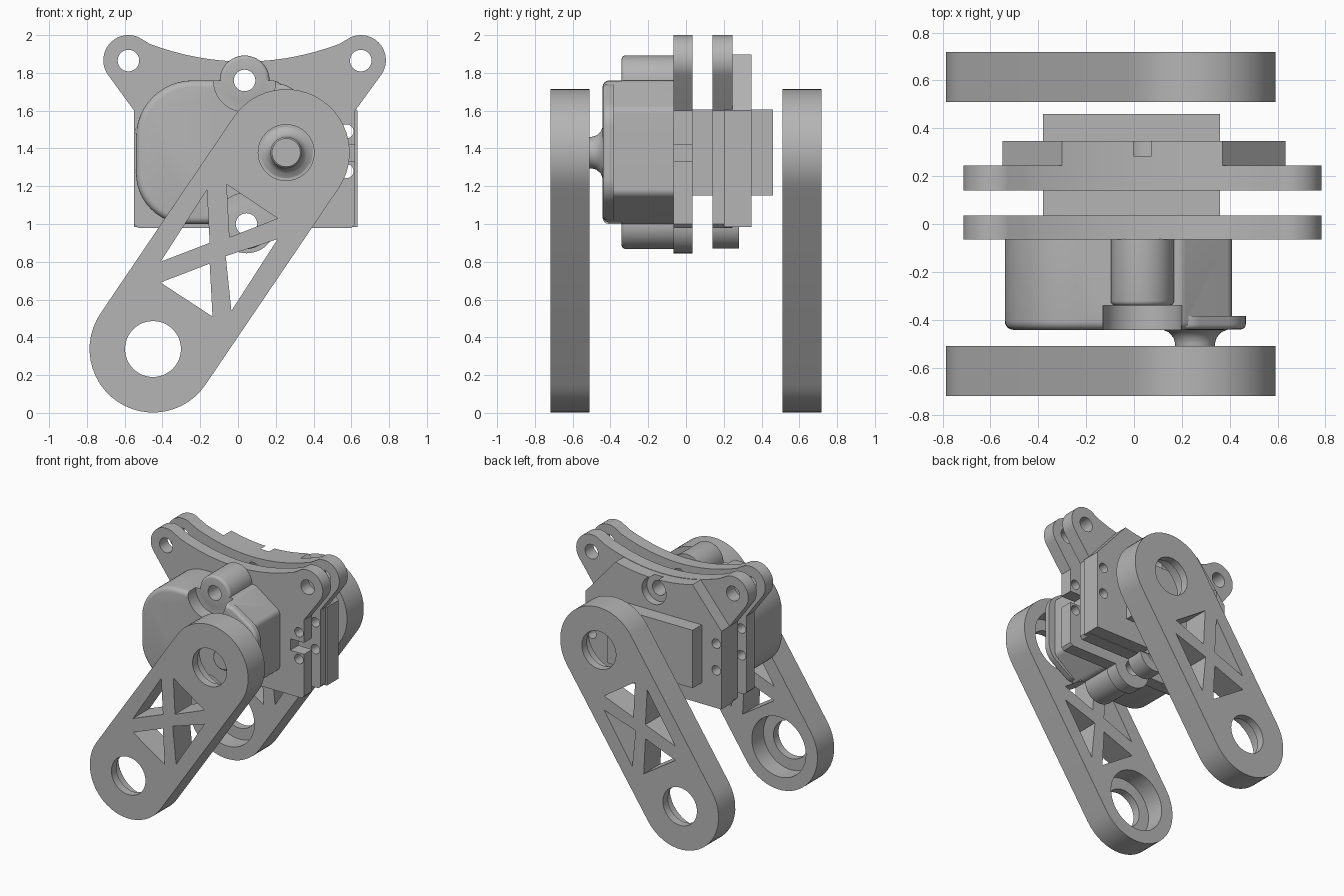
import bpy, bmesh
from math import sin, cos, pi, radians, atan2, tan, hypot

if "Cube" in bpy.data.objects:
    bpy.data.objects.remove(bpy.data.objects["Cube"])

grey = bpy.data.materials.new("plain grey")
grey.use_nodes = True
grey.diffuse_color = (0.46, 0.46, 0.46, 1)
grey.node_tree.nodes["Principled BSDF"].inputs["Base Color"].default_value = grey.diffuse_color
parts = []


def arc(cx, cz, r, a0, a1, n=24):
    """Points along an arc, angles in degrees."""
    steps = [radians(a0 + (a1 - a0) * i / n) for i in range(n + 1)]
    return [(cx + r * cos(a), cz + r * sin(a)) for a in steps]


def disc(cx, cz, r, n=48):
    return arc(cx, cz, r, 0, 360, n)[:-1]


def rounded(corners):
    """Polygon from (x, z, radius) corners."""
    out = []
    for i, (x, z, r) in enumerate(corners):
        if r == 0:
            out.append((x, z))
            continue
        px, pz, _ = corners[i - 1]
        nx, nz, _ = corners[(i + 1) % len(corners)]
        a, b = atan2(pz - z, px - x), atan2(nz - z, nx - x)
        turn = (b - a + pi) % (2 * pi) - pi
        mid, half = a + turn / 2, abs(turn) / 2
        cx, cz = x + r / sin(half) * cos(mid), z + r / sin(half) * sin(mid)
        t = r / tan(half)
        s = atan2(z + t * sin(a) - cz, x + t * cos(a) - cx)
        e = atan2(z + t * sin(b) - cz, x + t * cos(b) - cx)
        sweep = (e - s + pi) % (2 * pi) - pi
        out += arc(cx, cz, r, s * 180 / pi, (s + sweep) * 180 / pi, 12)
    return out


def prism(name, outline, y0, y1, fillet=0):
    """Extrude an x-z outline from y0 to y1, optionally rounding the y0 rim."""
    bm = bmesh.new()
    face = bm.faces.new([bm.verts.new((x, y0, z)) for x, z in outline])
    ext = bmesh.ops.extrude_face_region(bm, geom=[face], use_keep_orig=True)
    for v in ext["geom"]:
        if isinstance(v, bmesh.types.BMVert):
            v.co.y = y1
    bmesh.ops.recalc_face_normals(bm, faces=bm.faces)
    if fillet:
        rim = [e for e in bm.edges if all(abs(v.co.y - y0) < 1e-5 for v in e.verts)]
        bmesh.ops.bevel(bm, geom=rim, offset=fillet, segments=4, profile=0.5, affect='EDGES')
    mesh = bpy.data.meshes.new(name)
    bm.to_mesh(mesh)
    bm.free()
    mesh.materials.append(grey)
    ob = bpy.data.objects.new(name, mesh)
    bpy.context.scene.collection.objects.link(ob)
    parts.append(ob)
    return ob


def combine(ob, op, outline, y0, y1, fillet=0):
    """Cut or join a prism, and bake the result."""
    tool = prism("tool", outline, y0, y1, fillet)
    mod = ob.modifiers.new("bool", 'BOOLEAN')
    mod.operation, mod.solver, mod.object = op, 'EXACT', tool
    dg = bpy.context.evaluated_depsgraph_get()
    dg.update()
    mesh = bpy.data.meshes.new_from_object(ob.evaluated_get(dg))
    ob.modifiers.clear()
    ob.data = mesh
    parts.remove(tool)
    bpy.data.objects.remove(tool)


def cut(ob, outline, y0=-1, y1=1):
    combine(ob, 'DIFFERENCE', outline, y0, y1)


def join(ob, outline, y0, y1, fillet=0):
    combine(ob, 'UNION', outline, y0, y1, fillet)


MID = 0.035                                   # centre line of the gearbox
SCREWS = [(MID, 1.76), (0.045, 1.0)]          # main screw positions
TOP = lambda x: 1.86 + 0.37 * (x - MID) ** 2  # curved upper edge

# Link arms: capsule, bearing pockets and triangular truss openings
LOW, HIGH = (-0.45, 0.338), (0.255, 1.378)
tilt = atan2(HIGH[1] - LOW[1], HIGH[0] - LOW[0]) * 180 / pi
capsule = arc(*HIGH, 0.336, tilt - 90, tilt + 90) + arc(*LOW, 0.336, tilt + 90, tilt + 270)
TRUSS = [[(-0.165, 1.18), (-0.15, 0.90), (-0.41, 0.80)],
         [(-0.06, 1.21), (0.21, 1.03), (-0.045, 0.93)],
         [(-0.41, 0.69), (-0.15, 0.79), (-0.135, 0.51)],
         [(-0.065, 0.83), (0.21, 0.92), (-0.035, 0.54)]]
for name, side in (("front_arm", -1), ("back_arm", 1)):
    arm = prism(name, capsule, *sorted((side * 0.51, side * 0.718)))
    for tri in TRUSS:
        cut(arm, tri)
    for hub in (LOW, HIGH):
        cut(arm, disc(*hub, 0.148))
        cut(arm, disc(*hub, 0.235), *sorted((side * 0.4, side * 0.655)))

# Mounting plates with two ears
left = arc(MID - 0.615, 1.867, 0.133, 67, 216)
left += [(-0.55, 1.6), (-0.55, 1.0), (-0.53, 0.98)]
right = [(2 * MID - x, z) for x, z in reversed(left)]
crest = [(x, TOP(x)) for x in [MID + 0.5 - i / 16 for i in range(17)]]
plate = left + right + crest


def drill_plate(ob):
    for s in (-1, 1):
        cut(ob, disc(MID + s * 0.615, 1.865, 0.057))
        for z in (1.28, 1.49):
            cut(ob, disc(MID + s * 0.54, z, 0.037, 24))
    for p in SCREWS:
        cut(ob, disc(*p, 0.057))


front_plate = prism("front_plate", plate, -0.065, 0.035)
join(front_plate, disc(*SCREWS[1], 0.155), -0.065, 0.035)
cut(front_plate, [(0.5, 1.33), (0.8, 1.33), (0.8, 1.42), (0.5, 1.42)])
drill_plate(front_plate)

# Back plate with a thicker housing and counterbored screws
back_plate = prism("back_plate", plate, 0.14, 0.245)
ridge = [(x, TOP(x) - 0.003) for x in [MID + 0.335 - i * 0.067 for i in range(11)]]
housing = [(-0.55, 1.6), (-0.55, 0.985), (0.632, 0.985), (0.632, 1.6)] + ridge
join(back_plate, housing, 0.2, 0.347)
join(back_plate, disc(*SCREWS[1], 0.13), 0.14, 0.28)
for p in SCREWS:
    cut(back_plate, disc(*p, 0.105), 0.285, 0.5)
drill_plate(back_plate)

# Motor block running through both plates
prism("motor_block", [(-0.38, 1.15), (0.36, 1.15), (0.36, 1.605), (-0.38, 1.605)], -0.06, 0.46)

# Front gear casing with rounded shell, lip and screw bosses
casing = prism("gear_casing", rounded([
    (-0.54, 1.0, 0.27), (0.2, 1.0, 0.06), (0.41, 1.16, 0.05),
    (0.41, 1.61, 0.05), (0.2, 1.76, 0.06), (-0.54, 1.76, 0.3)]), -0.442, -0.06, 0.035)
join(casing, rounded([
    (0.1, 1.02, 0), (0.25, 1.02, 0.1), (0.467, 1.16, 0.15),
    (0.467, 1.6, 0.15), (0.25, 1.74, 0.1), (0.1, 1.74, 0)]), -0.44, -0.385, 0.02)
for p in SCREWS:
    cut(casing, disc(*p, 0.165), -0.6, -0.34)
    join(casing, disc(*p, 0.132), -0.341, -0.062, 0.02)
for p in SCREWS:
    cut(casing, disc(*p, 0.057))

# Output shaft turned from a flared profile
bm = bmesh.new()
profile = [(0, -0.56), (0.075, -0.56), (0.083, -0.552), (0.083, -0.50),
           (0.09, -0.475), (0.11, -0.452), (0.145, -0.438), (0.145, -0.42)]
verts = [bm.verts.new((r, y, 0)) for r, y in profile]
edges = [bm.edges.new(pair) for pair in zip(verts, verts[1:])]
bmesh.ops.spin(bm, geom=verts + edges, cent=(0, 0, 0), axis=(0, 1, 0),
               angle=2 * pi, steps=48, use_duplicate=False)
bmesh.ops.remove_doubles(bm, verts=bm.verts, dist=0.0005)
bmesh.ops.recalc_face_normals(bm, faces=bm.faces)
mesh = bpy.data.meshes.new("output_shaft")
bm.to_mesh(mesh)
bm.free()
mesh.materials.append(grey)
shaft = bpy.data.objects.new("output_shaft", mesh)
shaft.location = (HIGH[0], 0, HIGH[1])
bpy.context.scene.collection.objects.link(shaft)
parts.append(shaft)

# Smooth curved walls, keep edges sharp
bpy.ops.object.select_all(action='DESELECT')
for ob in parts:
    ob.select_set(True)
bpy.context.view_layer.objects.active = parts[0]
bpy.ops.object.shade_smooth_by_angle(angle=radians(30))
